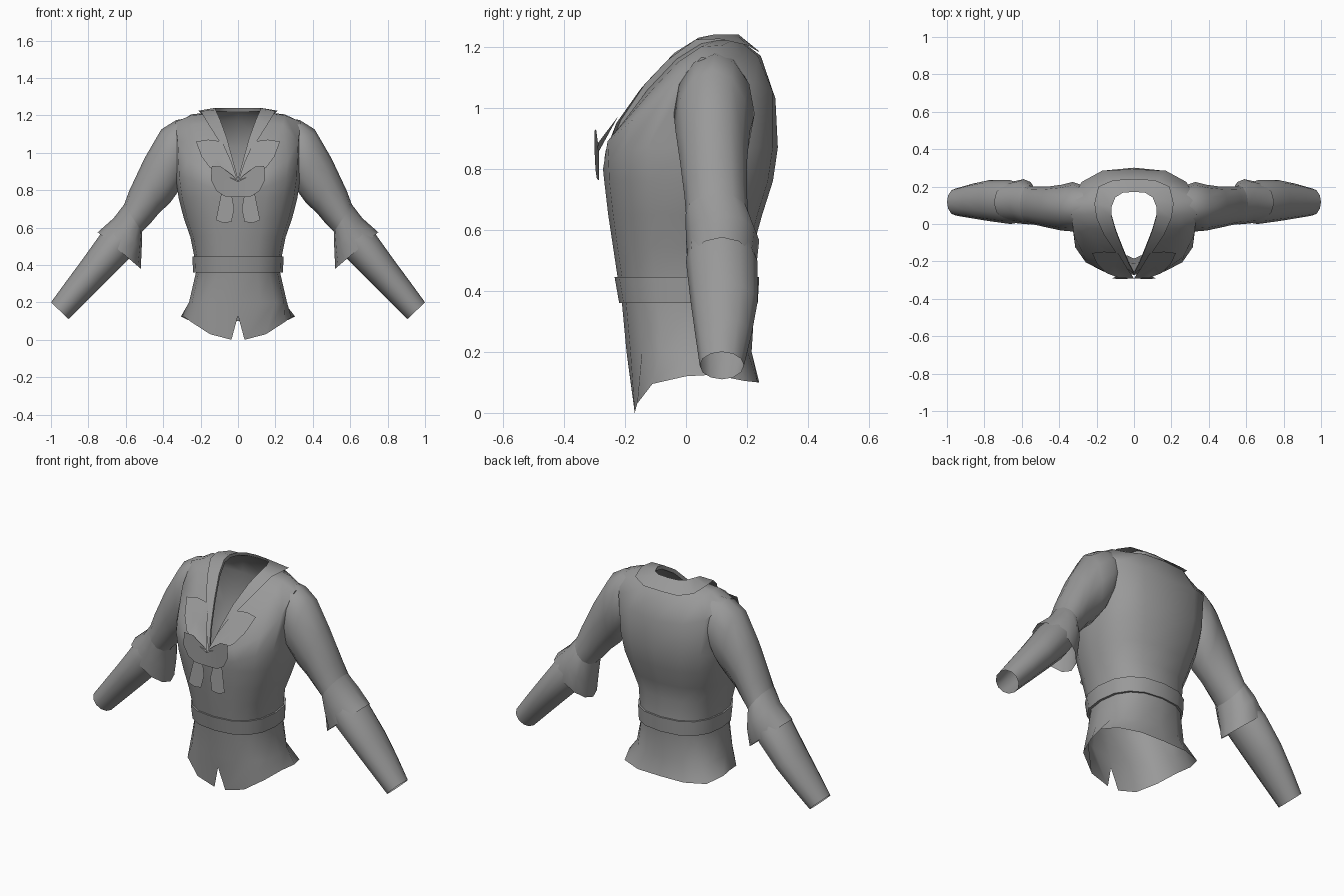
import bpy, math

if "Cube" in bpy.data.objects:
    bpy.data.objects.remove(bpy.data.objects["Cube"])

grey = bpy.data.materials.new("cloth grey")
grey.diffuse_color = (0.32, 0.32, 0.32, 1)
grey.use_nodes = True
grey.node_tree.nodes["Principled BSDF"].inputs["Base Color"].default_value = grey.diffuse_color


def make(name, verts, faces, mirror=False, angle=45):
    me = bpy.data.meshes.new(name)
    me.from_pydata(verts, [], faces)
    me.materials.append(grey)
    ob = bpy.data.objects.new(name, me)
    bpy.context.collection.objects.link(ob)
    if mirror:
        m = ob.modifiers.new("mirror", 'MIRROR')
        m.use_clip = True
    bpy.ops.object.select_all(action='DESELECT')
    ob.select_set(True)
    bpy.context.view_layer.objects.active = ob
    bpy.ops.object.shade_smooth_by_angle(angle=math.radians(angle))
    return ob


def loft(name, rings, mirror=False, angle=45):
    """Skin closed rings of equal point count, leaving both ends open."""
    n = len(rings[0])
    verts = [p for r in rings for p in r]
    faces = [(k * n + i, k * n + (i + 1) % n, (k + 1) * n + (i + 1) % n, (k + 1) * n + i)
             for k in range(len(rings) - 1) for i in range(n)]
    return make(name, verts, faces, mirror, angle)


def whole(half):
    """Half ring, front centre to back centre, completed on the other side."""
    return half + [(-x, y, z) for x, y, z in half[-2:0:-1]]


def oval(z, hw, yf, yb, power=0.82, n=8):
    cy, ry = (yf + yb) / 2, (yb - yf) / 2
    half = []
    for i in range(n + 1):
        a = math.pi * i / n
        s, c = math.sin(a), math.cos(a)
        half.append((hw * abs(s) ** power if 0 < i < n else 0.0,
                     cy - ry * math.copysign(abs(c) ** power, c), z))
    return whole(half)


# Torso: notched hem, body rings, shoulder line and V neckline
hem = [(0, -.185, .13), (.035, -.168, 0), (.15, -.16, .03), (.25, -.11, .095), (.285, 0, .12),
       (.305, .09, .125), (.265, .19, .105), (.15, .235, .10), (0, .24, .10)]
shoulder = [(0, -.272, .80), (.15, -.257, .89), (.265, -.175, .96), (.322, -.055, 1.06),
            (.335, .05, 1.165), (.33, .13, 1.155), (.28, .225, 1.08), (.17, .285, 1.05), (0, .293, 1.03)]
yoke = [(0, -.267, .82), (.11, -.2, .96), (.19, -.11, 1.06), (.24, -.025, 1.15),
        (.25, .05, 1.2), (.25, .12, 1.205), (.22, .18, 1.175), (.13, .235, 1.17), (0, .245, 1.17)]
neck = [(0, -.255, .84), (.027, -.205, .94), (.06, -.125, 1.06), (.097, -.03, 1.16),
        (.12, .05, 1.21), (.12, .1, 1.22), (.10, .15, 1.22), (.06, .175, 1.22), (0, .18, 1.22)]
body = [(.20, .262, -.195, .215), (.36, .225, -.21, .225), (.45, .235, -.225, .23),
        (.55, .255, -.24, .222), (.65, .29, -.255, .25), (.76, .318, -.268, .285, .78)]
chest = [(x, y, .87 if i > 2 else .78 + .04 * i) for i, (x, y, z) in
         enumerate(oval(.8, .333, -.27, .301, .74)[:9])]
loft("torso", [whole(hem)] + [oval(*r) for r in body] +
     [whole(chest), whole(shoulder), whole(yoke), whole(neck)])

# Belt band
loft("belt", [oval(.36, .226, -.211, .226), oval(.36, .24, -.219, .235),
              oval(.445, .244, -.234, .24), oval(.445, .235, -.225, .23)], angle=40)

# Turned-out collar with lapels
fall = [(0, -.268, .83), (.05, -.228, .95), (.1, -.15, 1.06), (.16, -.06, 1.155),
        (.20, .03, 1.222), (.212, .11, 1.225), (.19, .2, 1.205), (.11, .235, 1.185), (0, .24, 1.185)]
stand = [(x, y - .008, z + .02) for x, y, z in neck]
loft("collar", [whole(fall), whole(stand), whole(neck)], angle=60)


def tube(name, sections, n=12, angle=50):
    """Sections: upper x, z, lower x, z, front y, back y."""
    rings = []
    for ux, uz, lx, lz, y0, y1 in sections:
        ring = []
        for i in range(n):
            a = 2 * math.pi * i / n
            c, s = math.cos(a), math.sin(a)
            ring.append(((ux + lx) / 2 + (ux - lx) / 2 * c, (y0 + y1) / 2 + (y1 - y0) / 2 * s,
                         (uz + lz) / 2 + (uz - lz) / 2 * c))
        rings.append(ring)
    return loft(name, rings, True, angle)


# Sleeves, flared elbow cuffs and forearm sleeves
tube("upper_sleeve", [(.27, 1.185, .30, .84, -.01, .21), (.33, 1.175, .325, .785, -.04, .225),
                      (.41, 1.125, .365, .73, -.035, .21), (.50, .97, .42, .68, -.02, .2),
                      (.58, .80, .47, .62, -.005, .2), (.61, .72, .515, .575, 0, .205),
                      (.66, .645, .55, .49, .01, .21)])
tube("elbow_cuff", [(.61, .722, .512, .575, -.002, .207), (.665, .65, .515, .48, 0, .24),
                    (.75, .575, .52, .38, .005, .23)])
tube("forearm_sleeve", [(.65, .65, .54, .49, .01, .21), (.735, .565, .59, .425, .0, .235),
                        (.835, .425, .71, .305, .015, .235), (.92, .31, .81, .205, .03, .215),
                        (1.0, .20, .905, .11, .045, .19)])


def panel(name, outline, depth):
    """Mirrored cloth piece fanned from its centre; depth gives y."""
    n = len(outline)
    pts = [(sum(p[0] for p in outline) / n, sum(p[1] for p in outline) / n)] + outline
    verts = [(x, depth(x, z), z) for x, z in pts]
    return make(name, verts, [(0, 1 + i, 1 + (i + 1) % n) for i in range(n)], True)


# Neck bow: wings, ruffle and hanging tails
panel("bow_wing", [(0, .845), (.08, .885), (.15, .92), (.195, .98), (.225, 1.06),
                   (.16, 1.07), (.085, 1.06), (.035, .95)],
      lambda x, z: -.292 + max(0, z - .88) * .76)
panel("bow_ruffle", [(0, .762), (.07, .767), (.115, .795), (.145, .855), (.14, .93),
                     (.09, .925), (.03, .88), (0, .85)],
      lambda x, z: -.285 - .1 * x)
panel("bow_tail", [(.035, .78), (.09, .78), (.118, .64), (.08, .625), (.035, .63), (.02, .70)],
      lambda x, z: -.278 - (.78 - z) * .1)
